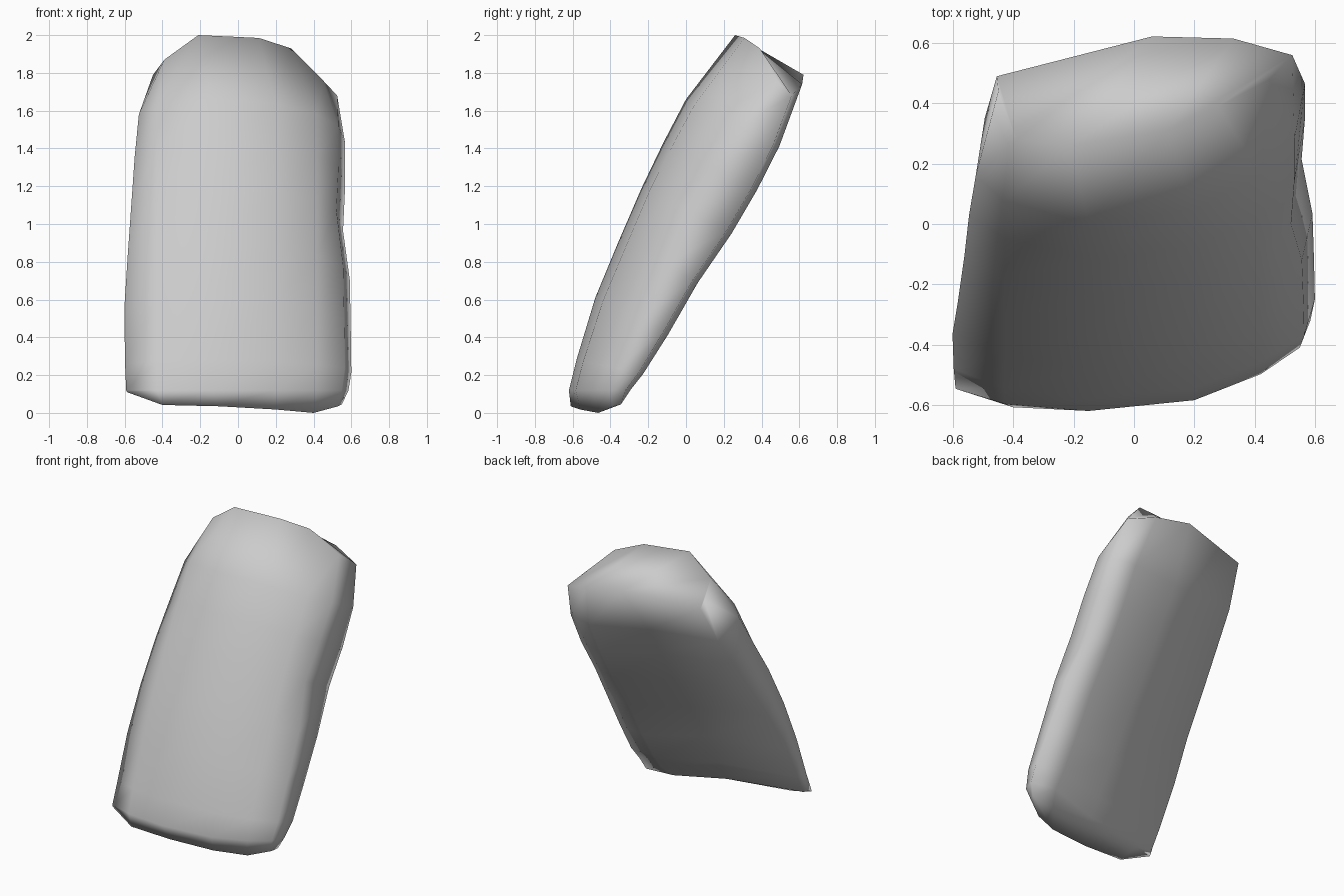
import bpy, bmesh

def mix(a, b, t):
    return a + (b - a) * t

# Tilted sections: front z, front y, left y, right front y, right back y, back middle y, left x, right x, tilt
sections = [
    (0.12, -0.62, -0.545, -0.41, -0.32, -0.42, -0.592, 0.585, 0.0),
    (0.28, -0.58, -0.48, -0.37, -0.25, -0.35, -0.598, 0.60, 0.2),
    (0.61, -0.48, -0.365, -0.25, -0.12, -0.205, -0.602, 0.597, 0.5),
    (0.90, -0.36, -0.25, -0.12, 0.035, -0.04, -0.583, 0.592, 0.5),
    (1.19, -0.235, -0.11, 0.0, 0.215, 0.14, -0.563, 0.556, 0.5),
    (1.43, -0.12, 0.03, 0.14, 0.35, 0.27, -0.547, 0.567, 0.5),
    (1.66, 0.0, 0.16, 0.28, 0.465, 0.41, -0.525, 0.567, 0.5),
]

def ring(z, f, l, rf, rb, b, xl, xr, tilt):
    """Ten points: left edge, four on the front, two on the right, three on the back."""
    outline = [
        (xl, l),
        (-0.43, mix(f, l, 0.3 + 0.14 * min(z, 1.3))), (-0.15, f),
        (0.2, mix(f, rf, 0.17)), (0.42, mix(f, rf, 0.58)),
        (xr - 0.035, rf), (xr, rb),
        (0.4, mix(b, rb, 0.9) + 0.035), (0.0, b),
        (xl + 0.03, mix(l, b, 0.35 + 0.25 * z)),
    ]
    return [(x, y, z - tilt * (y - f)) for x, y in outline]

# Slanted rims of the base and the crown
base = [(-0.588, -0.548, 0.11), (-0.4, -0.608, 0.042), (-0.1, -0.61, 0.035), (0.2, -0.56, 0.018),
        (0.4, -0.465, 0.0), (0.53, -0.385, 0.035), (0.55, -0.345, 0.045),
        (0.36, -0.37, 0.04), (0.0, -0.45, 0.08), (-0.45, -0.515, 0.11)]
crown = [(-0.45, 0.44, 1.79), (-0.39, 0.28, 1.87), (-0.21, 0.26, 2.0), (0.11, 0.31, 1.985),
         (0.28, 0.39, 1.93), (0.45, 0.48, 1.76), (0.525, 0.56, 1.68),
         (0.33, 0.615, 1.74), (0.06, 0.622, 1.79), (-0.455, 0.49, 1.75)]

# Leaning stone slab, lofted from base to crown
bm = bmesh.new()
loops = [[bm.verts.new(p) for p in pts] for pts in [base] + [ring(*s) for s in sections] + [crown]]
for low, high in zip(loops, loops[1:]):
    for i in range(10):
        j = (i + 1) % 10
        bm.faces.new((low[i], low[j], high[j], high[i]))

# End caps
for loop in (loops[0], loops[-1]):
    for ids in ((0, 1, 9), (1, 2, 8, 9), (2, 3, 7, 8), (3, 4, 6, 7), (4, 5, 6)):
        bm.faces.new([loop[i] for i in ids])
bmesh.ops.recalc_face_normals(bm, faces=bm.faces)
for face in bm.faces:
    face.smooth = True

mesh = bpy.data.meshes.new("stone_slab")
bm.to_mesh(mesh)
bm.free()
slab = bpy.data.objects.new("stone_slab", mesh)
bpy.context.collection.objects.link(slab)
